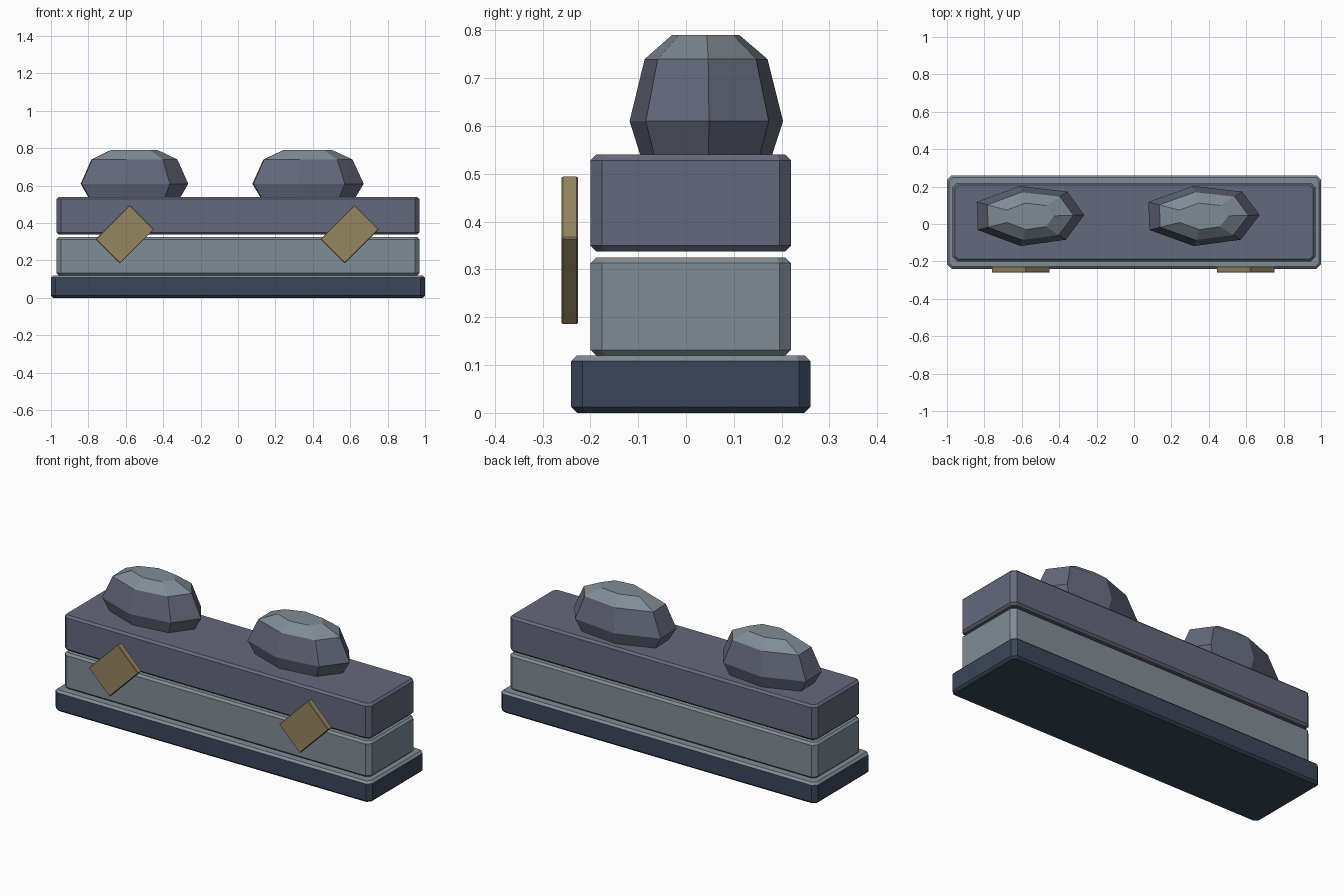
import bpy, bmesh, math
from mathutils import Matrix

if "Cube" in bpy.data.objects:
    bpy.data.objects.remove(bpy.data.objects["Cube"])


def material(name, rgb):
    m = bpy.data.materials.new(name)
    m.diffuse_color = (*rgb, 1)
    m.use_nodes = True
    m.node_tree.nodes["Principled BSDF"].inputs["Base Color"].default_value = m.diffuse_color
    return m


NAVY = material("dark_slate", (0.045, 0.06, 0.10))
PURPLE = material("blue_stone", (0.13, 0.14, 0.20))
GREY = material("pale_stone", (0.22, 0.26, 0.30))
GOLD = material("brass", (0.30, 0.24, 0.12))


def loft(name, rings, mats, upper_from):
    """Skin equal-length rings, cap both ends; bands from upper_from use the second material."""
    bm = bmesh.new()
    vr = [[bm.verts.new(p) for p in r] for r in rings]
    n = len(vr[0])
    bm.faces.new(vr[0][::-1])
    for k in range(len(vr) - 1):
        for i in range(n):
            j = (i + 1) % n
            f = bm.faces.new((vr[k][i], vr[k][j], vr[k + 1][j], vr[k + 1][i]))
            f.material_index = int(k >= upper_from)
    bm.faces.new(vr[-1]).material_index = int(upper_from < len(vr))
    return finish(name, bm, mats)


def finish(name, bm, mats):
    bmesh.ops.recalc_face_normals(bm, faces=bm.faces)
    me = bpy.data.meshes.new(name)
    bm.to_mesh(me)
    bm.free()
    for m in mats:
        me.materials.append(m)
    ob = bpy.data.objects.new(name, me)
    bpy.context.collection.objects.link(ob)
    return ob


def slab(name, hx, hy, z0, z1, side, top):
    """Block with chamfered corners and rims."""
    rings = []
    for z, inset in ((z0, .012), (z0 + .012, 0), (z1 - .012, 0), (z1, .012)):
        x, y, c = hx - inset, hy - inset, .024 - inset * .5
        rings.append([(px, py + .01, z) for px, py in (
            (x, c - y), (x, y - c), (x - c, y), (c - x, y),
            (-x, y - c), (-x, c - y), (c - x, -y), (x - c, -y))])
    return loft(name, rings, (side, top), 2)


# Stacked stone courses
slab("base_course", 1.0, .25, 0, .12, NAVY, GREY)
slab("middle_course", .97, .21, .12, .325, GREY, GREY)
slab("upper_course", .97, .21, .338, .54, PURPLE, PURPLE)

# Faceted boulders on top
OUTLINE = [(.29, .008), (.192, -.124), (-.05, -.158), (-.28, -.072),
           (-.285, .078), (-.055, .163), (.2, .133)][::-1]
for side, cx, s in (("left", -.556, 1), ("right", .372, 1.035)):
    rings = [[(cx + x * s * k, .04 + y * k, z) for x, y in OUTLINE]
             for z, k in ((.54, .86), (.61, 1), (.74, .8), (.79, .44))]
    loft("boulder_" + side, rings, (PURPLE, GREY), 2)

# Tilted brass plates on the front
for side, cx in (("left", -.605), ("right", .597)):
    bm = bmesh.new()
    bmesh.ops.create_cube(bm, size=1, matrix=Matrix.Diagonal((.258, .034, .184, 1)))
    bmesh.ops.bevel(bm, geom=bm.edges[:], offset=.003, segments=1, affect='EDGES')
    bmesh.ops.transform(bm, verts=bm.verts, matrix=Matrix.Translation((cx, -.243, .34))
                        @ Matrix.Rotation(-math.radians(45), 4, 'Y'))
    finish("front_plate_" + side, bm, (GOLD,))
